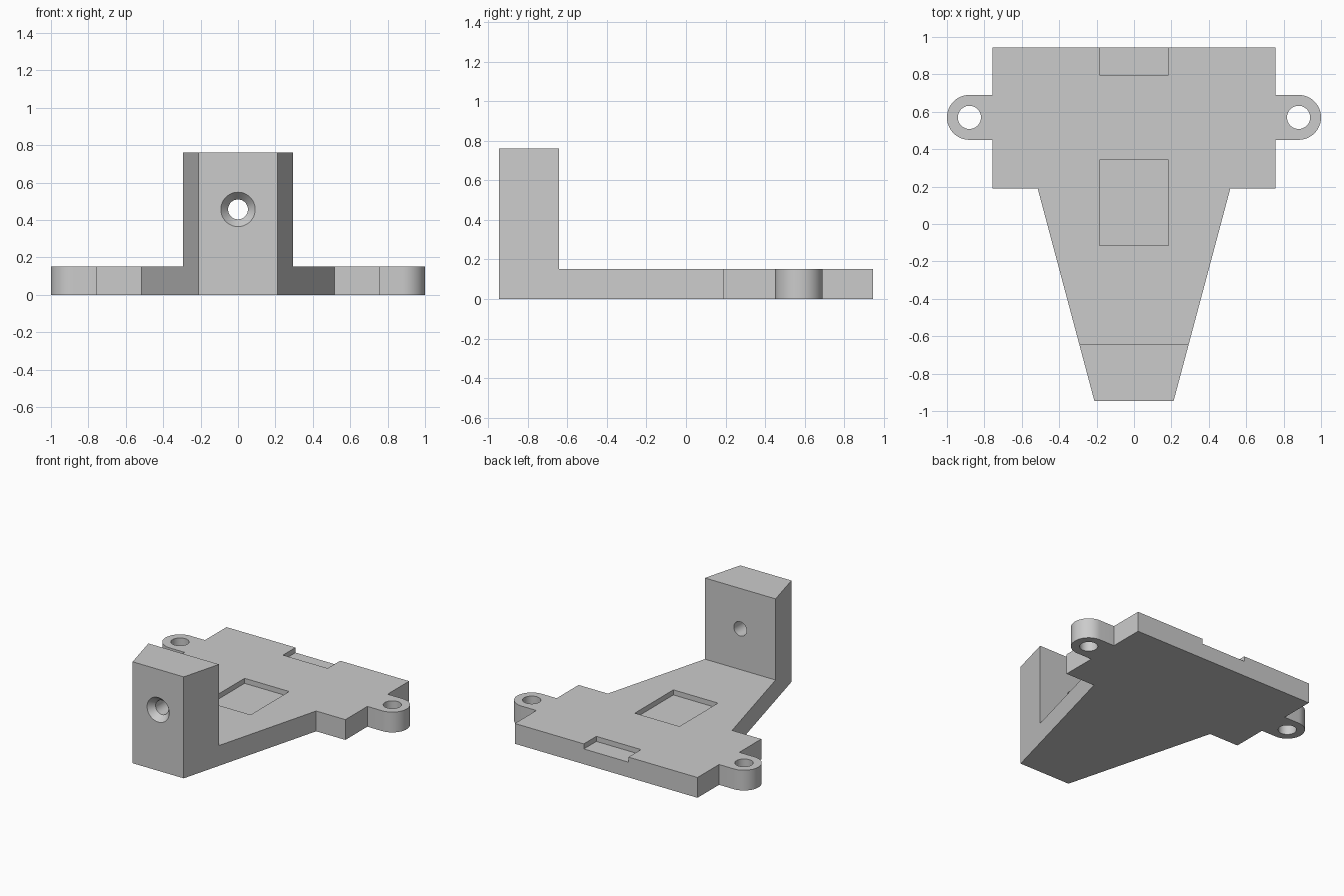
import bpy, bmesh, math
from mathutils import Matrix, Vector

cube = bpy.data.objects.get("Cube")
if cube:
    bpy.data.objects.remove(cube, do_unlink=True)

PLATE, TOP, FRONT, BACK = 0.152, 0.76, -0.945, 0.945
BLOCK_BACK, SHOULDER = -0.642, 0.19
TAB_X, TAB_Y, TAB_R, TAB_HOLE = 0.88, 0.57, 0.12, 0.062
HOLE_Z, HOLE_R, SINK_R, SINK_DEPTH = 0.457, 0.053, 0.092, 0.045
POCKET_DEPTH, POCKET_X = 0.038, 0.185

grey = bpy.data.materials.new("plain grey")
grey.use_nodes = True
colour = (0.6, 0.6, 0.6, 1)
grey.diffuse_color = colour
grey.node_tree.nodes["Principled BSDF"].inputs["Base Color"].default_value = colour


def make_object(name, bm):
    bmesh.ops.recalc_face_normals(bm, faces=bm.faces)
    mesh = bpy.data.meshes.new(name)
    bm.to_mesh(mesh)
    bm.free()
    mesh.materials.append(grey)
    obj = bpy.data.objects.new(name, mesh)
    bpy.context.collection.objects.link(obj)
    return obj


def prism(name, outline, height):
    bm = bmesh.new()
    face = bm.faces.new([bm.verts.new((x, y, 0)) for x, y in outline])
    grown = bmesh.ops.extrude_face_region(bm, geom=[face])["geom"]
    bmesh.ops.translate(bm, vec=(0, 0, height),
                        verts=[g for g in grown if isinstance(g, bmesh.types.BMVert)])
    return make_object(name, bm)


def box(name, low, high):
    low, high = Vector(low), Vector(high)
    bm = bmesh.new()
    bmesh.ops.create_cube(bm, size=1, matrix=Matrix.Translation((low + high) / 2)
                          @ Matrix.Diagonal((*(high - low), 1)))
    return make_object(name, bm)


def cone(name, centre, r1, r2, depth, along_y=False):
    turn = Matrix.Rotation(-math.pi / 2 if along_y else 0, 4, "X")
    bm = bmesh.new()
    bmesh.ops.create_cone(bm, cap_ends=True, segments=48, radius1=r1, radius2=r2,
                          depth=depth, matrix=Matrix.Translation(centre) @ turn)
    return make_object(name, bm)


def cut(target, cutter):
    cutter.hide_render = True
    mod = target.modifiers.new("cut", "BOOLEAN")
    mod.operation, mod.solver, mod.object = "DIFFERENCE", "EXACT", cutter
    bpy.context.view_layer.objects.active = target
    bpy.ops.object.modifier_apply(modifier=mod.name)
    bpy.data.objects.remove(cutter, do_unlink=True)


# Plan outline of the left half: tapered nose, shoulders, rounded ear
half = [(0.212, FRONT), (0.515, SHOULDER), (0.757, SHOULDER), (0.757, TAB_Y - TAB_R)]
steps = 24
for i in range(steps + 1):
    a = math.pi * (i / steps - 0.5)
    half.append((TAB_X + TAB_R * math.cos(a), TAB_Y + TAB_R * math.sin(a)))
half += [(0.757, TAB_Y + TAB_R), (0.757, BACK)]
bracket = prism("mounting_bracket", half + [(-x, y) for x, y in reversed(half)], TOP)

# Clear the space above the base plate, leaving the upright block
cut(bracket, box("clearance", (-2, BLOCK_BACK, PLATE), (2, 2, 2)))

# Square pocket and rear notch
floor = PLATE - POCKET_DEPTH
cut(bracket, box("pocket", (-POCKET_X, -0.115, floor), (POCKET_X, 0.342, 1)))
cut(bracket, box("notch", (-POCKET_X, 0.797, floor), (POCKET_X, 1.2, 1)))

# Ear screw holes
for side in (-1, 1):
    cut(bracket, cone("ear_hole", (side * TAB_X, TAB_Y, 0), TAB_HOLE, TAB_HOLE, 1))

# Countersunk hole through the upright block
cut(bracket, cone("bolt_hole", (0, -0.8, HOLE_Z), HOLE_R, HOLE_R, 1, True))
slope = SINK_R - HOLE_R
cut(bracket, cone("countersink", (0, FRONT, HOLE_Z), SINK_R + slope, HOLE_R,
                  2 * SINK_DEPTH, True))

bpy.ops.object.select_all(action="DESELECT")
bracket.select_set(True)
bpy.context.view_layer.objects.active = bracket
bpy.ops.object.shade_smooth_by_angle(angle=math.radians(30))
